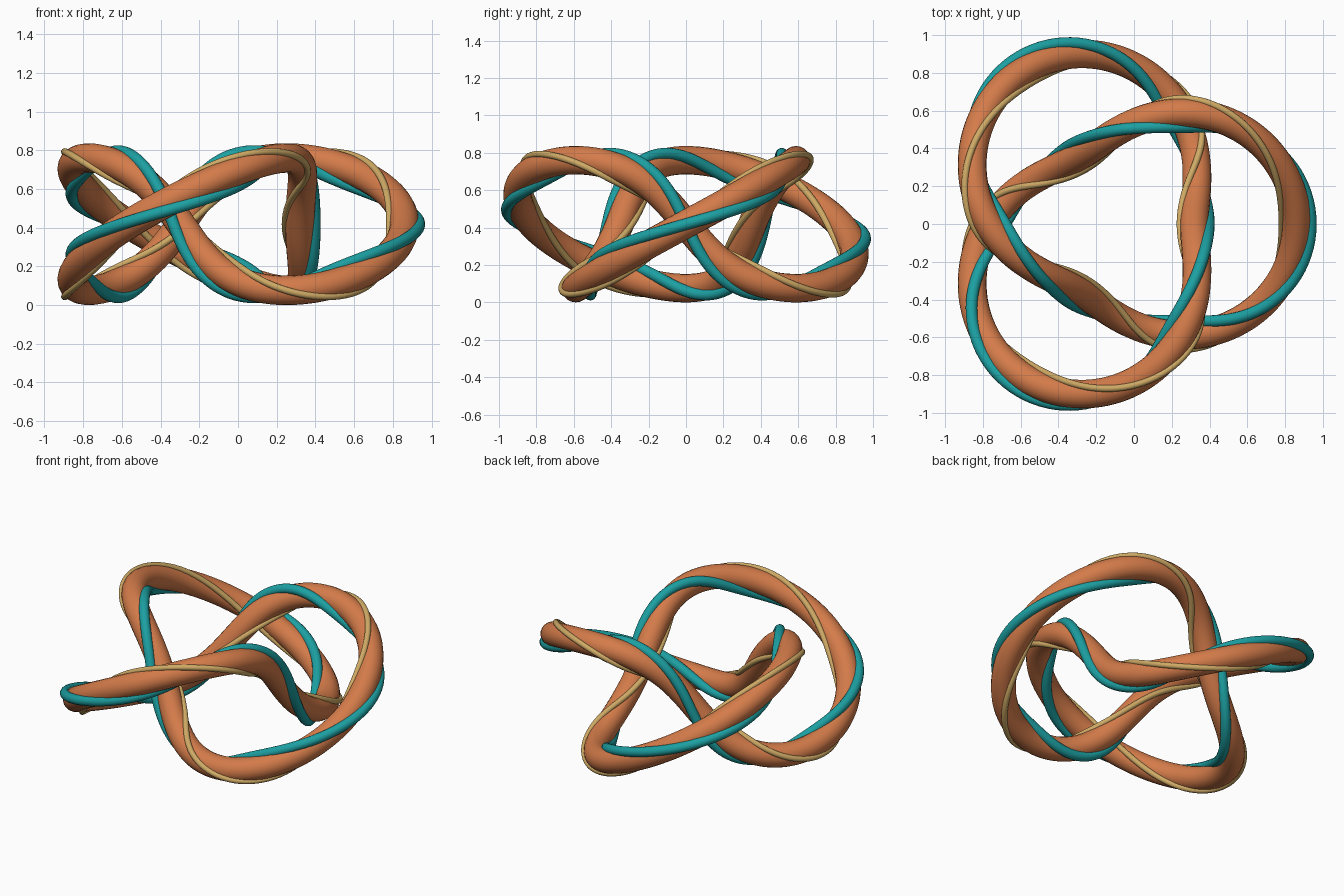
import bpy
from math import sin, cos, tau
from mathutils import Vector

cube = bpy.data.objects.get("Cube")
if cube:
    bpy.data.objects.remove(cube, do_unlink=True)

STEPS = 360
CENTRE = Vector((-0.09, 0, 0.418))
RING, SWING, RISE = 0.68, 0.27, 0.342   # knot proportions
CORE = 0.076                            # main tube radius


def material(name, color):
    mat = bpy.data.materials.new(name)
    mat.use_nodes = True
    mat.diffuse_color = color
    mat.node_tree.nodes["Principled BSDF"].inputs["Base Color"].default_value = color
    return mat


def knot(t):
    r = RING + SWING * cos(3 * t)
    return CENTRE + Vector((r * cos(2 * t), r * sin(2 * t), RISE * sin(3 * t)))


def wound(t, offset, phase):
    """Point winding around the knot line, starting from its outward side."""
    tangent = (knot(t + 0.001) - knot(t - 0.001)).normalized()
    radial = Vector((cos(2 * t), sin(2 * t), 0))
    out = (radial - tangent * radial.dot(tangent)).normalized()
    up = out.cross(tangent)
    a = 6 * t + phase
    return knot(t) + offset * (cos(a) * out - sin(a) * up)


def tube(name, radius, mat, offset=0.0, phase=0.0, resolution=6):
    curve = bpy.data.curves.new(name, 'CURVE')
    curve.dimensions = '3D'
    curve.bevel_depth = radius
    curve.bevel_resolution = resolution
    spline = curve.splines.new('POLY')
    spline.points.add(STEPS - 1)
    for i, point in enumerate(spline.points):
        point.co = (*wound(tau * i / STEPS, offset, phase), 1)
    spline.use_cyclic_u = True
    spline.use_smooth = True
    curve.materials.append(mat)
    obj = bpy.data.objects.new(name, curve)
    bpy.context.collection.objects.link(obj)
    # Turn the swept curve into a smooth mesh
    bpy.ops.object.select_all(action='DESELECT')
    obj.select_set(True)
    bpy.context.view_layer.objects.active = obj
    bpy.ops.object.convert(target='MESH')
    bpy.ops.object.shade_smooth()


# Main knotted tube
tube("knot_tube", CORE, material("terracotta", (0.66, 0.20, 0.068, 1)), resolution=8)
# Thick strand and thin strand winding on opposite sides
tube("thick_strand", 0.031, material("teal", (0.012, 0.35, 0.36, 1)), offset=CORE)
tube("thin_strand", 0.018, material("sand", (0.62, 0.40, 0.13, 1)), offset=CORE, phase=tau / 2)
